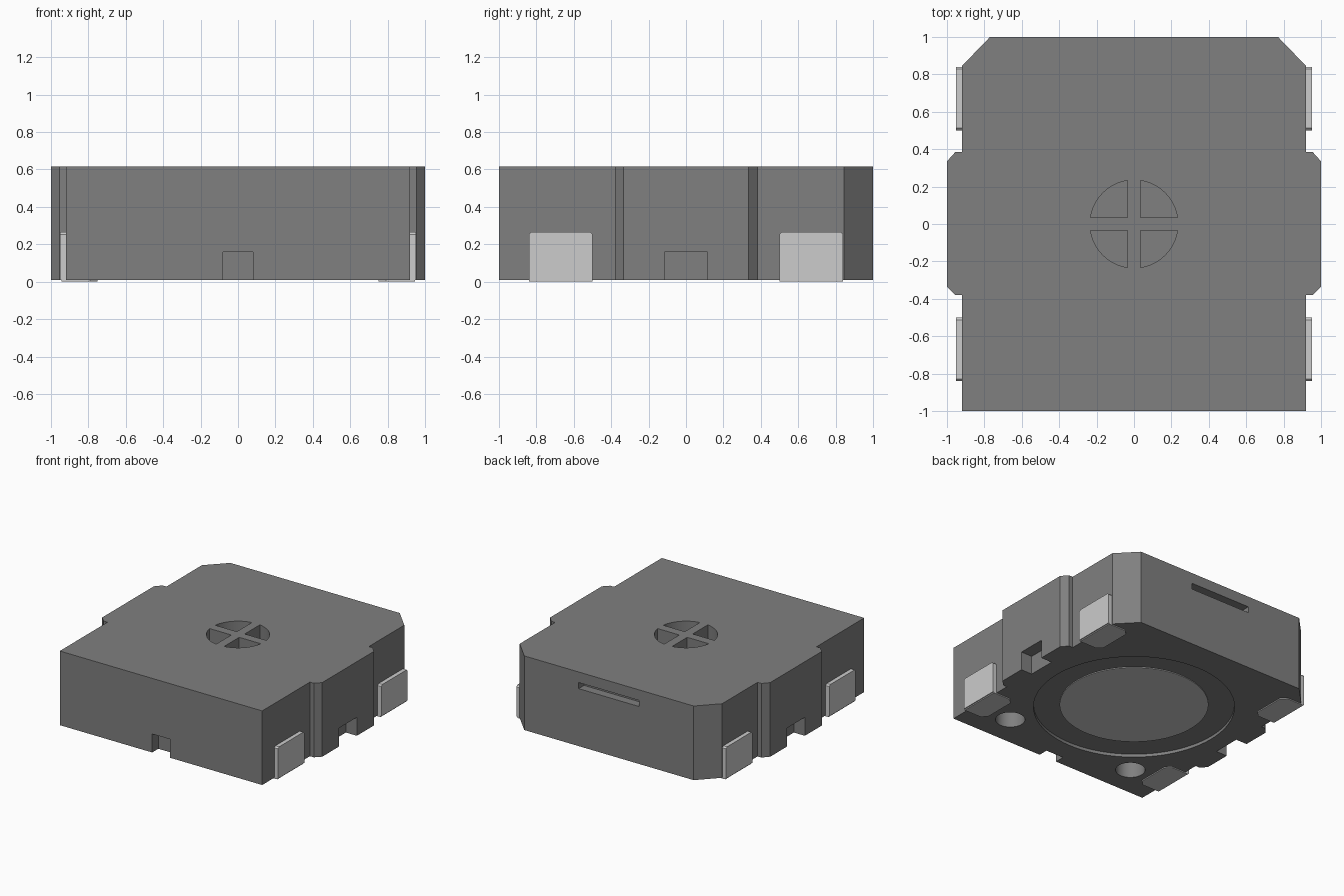
import bpy, bmesh, math
from mathutils import Matrix

old = bpy.data.objects.get("Cube")
if old:
    bpy.data.objects.remove(old, do_unlink=True)


def material(name, value):
    m = bpy.data.materials.new(name)
    m.use_nodes = True
    col = (value, value, value, 1)
    m.diffuse_color = col
    bsdf = m.node_tree.nodes["Principled BSDF"]
    bsdf.inputs["Base Color"].default_value = col
    bsdf.inputs["Roughness"].default_value = 0.6
    return m


GREY = material("case grey", 0.214)
SILVER = material("terminal silver", 0.604)


def prism(name, pts, low, high, mat, matrix=None):
    """Extrude a flat outline from low to high along z, then place it."""
    bm = bmesh.new()
    face = bm.faces.new([bm.verts.new((x, y, low)) for x, y in pts])
    ext = bmesh.ops.extrude_face_region(bm, geom=[face])
    top = [v for v in ext["geom"] if isinstance(v, bmesh.types.BMVert)]
    bmesh.ops.translate(bm, verts=top, vec=(0, 0, high - low))
    if matrix:
        bmesh.ops.transform(bm, matrix=matrix, verts=bm.verts)
    bmesh.ops.recalc_face_normals(bm, faces=bm.faces)
    me = bpy.data.meshes.new(name)
    bm.to_mesh(me)
    bm.free()
    me.materials.append(mat)
    ob = bpy.data.objects.new(name, me)
    bpy.context.collection.objects.link(ob)
    return ob


def box(x0, x1, y0, y1):
    return [(x0, y0), (x1, y0), (x1, y1), (x0, y1)]


def circle(cx, cy, r, n=48):
    return [(cx + r * math.cos(2 * math.pi * i / n),
             cy + r * math.sin(2 * math.pi * i / n)) for i in range(n)]


def activate(ob):
    bpy.ops.object.select_all(action='DESELECT')
    ob.select_set(True)
    bpy.context.view_layer.objects.active = ob


def smooth(ob):
    activate(ob)
    bpy.ops.object.shade_smooth_by_angle(angle=math.radians(30))


# Case: half outline mirrored across x
BASE, TOP = 0.008, 0.617
half = [(0.92, -1), (0.92, -0.38), (0.955, -0.38), (1, -0.335), (1, 0.335),
        (0.955, 0.385), (0.92, 0.385), (0.92, 0.845), (0.77, 1)]
outline = half + [(-x, y) for x, y in reversed(half)]
case = prism("case", outline, BASE, TOP, GREY)

# Cutters
cutters = []


def cutter(pts, low, high):
    ob = prism("cutter", pts, low, high, GREY)
    ob.hide_render = True
    cutters.append(ob)


cutter(box(-0.08, 0.08, -1.1, -0.92), -0.1, 0.16)       # front notch
cutter(box(-0.275, 0.275, 0.93, 1.1), 0.48, 0.53)       # back slot
cutter(circle(0, 0, 0.75, 96), -0.1, BASE + 0.025)      # underside recess
for s in (-1, 1):
    cutter(box(*sorted((s * 0.9, s * 1.1)), -0.115, 0.115), -0.1, 0.16)
    cutter(circle(s * 0.585, -0.74, 0.11), -0.1, 0.45)  # locating holes

# Four vent openings around a cross
gap, rad, steps = 0.036, 0.235, 12
a0 = math.asin(gap / rad)
arc = [a0 + (math.pi / 2 - 2 * a0) * i / steps for i in range(steps + 1)]
sector = [(gap, gap)] + [(rad * math.cos(a), rad * math.sin(a)) for a in arc]
for sx in (-1, 1):
    for sy in (-1, 1):
        cutter([(sx * x, sy * y) for x, y in sector], TOP - 0.13, TOP + 0.1)

activate(case)
for c in cutters:
    mod = case.modifiers.new("cut", 'BOOLEAN')
    mod.operation = 'DIFFERENCE'
    mod.solver = 'EXACT'
    mod.object = c
    bpy.ops.object.modifier_apply(modifier=mod.name)
for c in cutters:
    bpy.data.objects.remove(c, do_unlink=True)
smooth(case)

# Round plate in the underside recess
prism("underside_disc", circle(0, 0, 0.555, 96), BASE + 0.019, BASE + 0.027, SILVER)

# Terminals: a rounded side plate and a foot folded under the case
SIDE = Matrix(((0, 0, 1, 0), (1, 0, 0, 0), (0, 1, 0, 0), (0, 0, 0, 1)))
for sx, side in ((1, "left"), (-1, "right")):
    for sy, end in ((1, "back"), (-1, "front")):
        y0, y1 = sorted((sy * 0.5, sy * 0.84))
        c = 0.012
        plate = [(y0, 0.008), (y1, 0.008), (y1, 0.265 - c), (y1 - c, 0.265),
                 (y0 + c, 0.265), (y0, 0.265 - c)]
        prism(f"terminal_plate_{end}_{side}", plate,
              *sorted((sx * 0.915, sx * 0.953)), SILVER, SIDE)
        c = 0.04
        foot = [(0.945, y0), (0.945, y1), (0.75 + c, y1), (0.75, y1 - c),
                (0.75, y0 + c), (0.75 + c, y0)]
        prism(f"terminal_foot_{end}_{side}", [(sx * x, y) for x, y in foot],
              0.0, 0.0095, SILVER)
